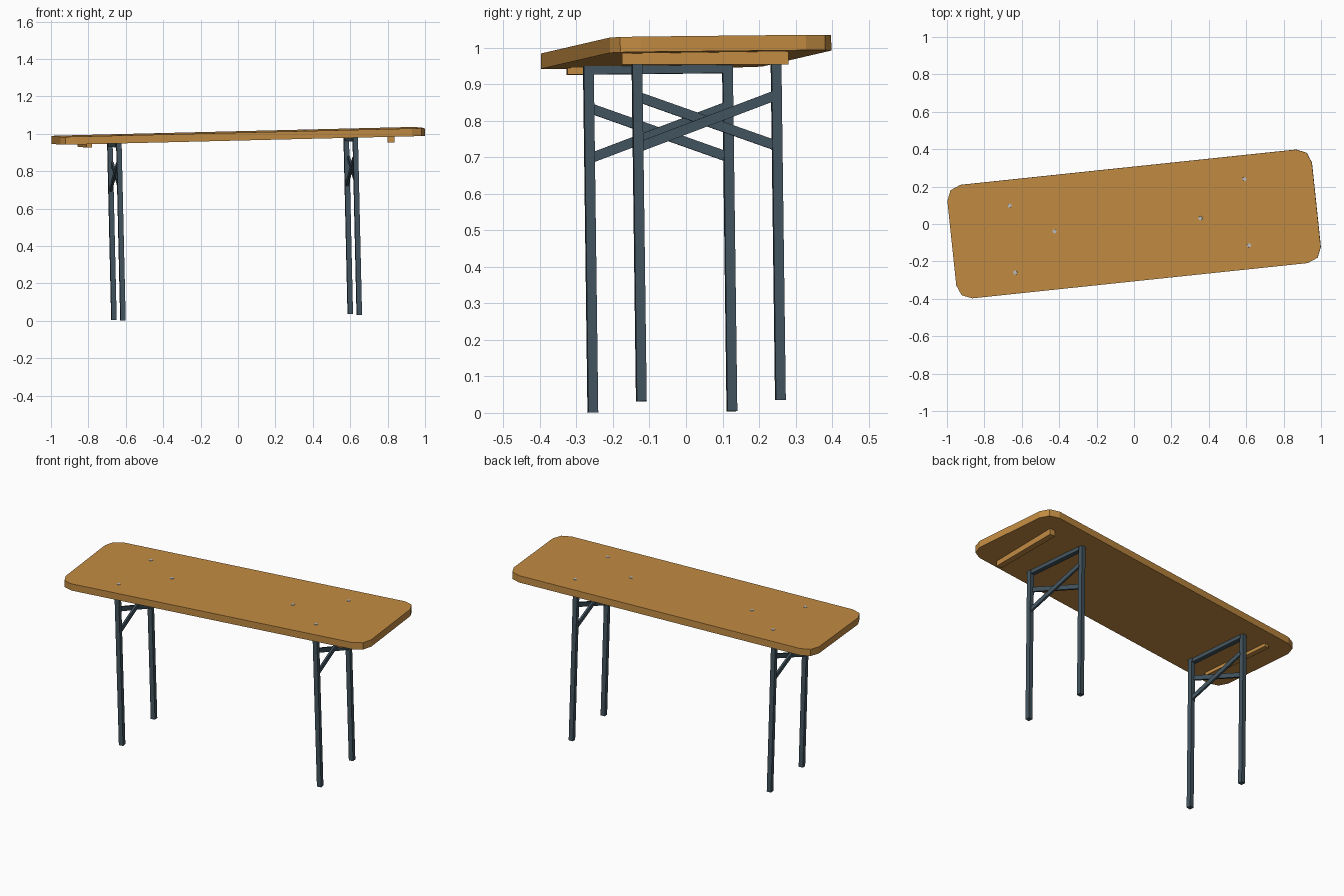
import bpy, bmesh, math
from mathutils import Vector, Matrix

if "Cube" in bpy.data.objects:
    bpy.data.objects.remove(bpy.data.objects["Cube"])

# Tilted table frame: long axis turned 6 degrees, slightly out of level
A, B, YAW = 0.023, 0.013, math.radians(6)
W = Vector((-A, -B, 1)).normalized()
U = Vector((math.cos(YAW), math.sin(YAW), A * math.cos(YAW) + B * math.sin(YAW))).normalized()
V = W.cross(U)
FRAME = Matrix.Translation((0.023, 0.013, 0.019)) @ Matrix((U, V, W)).transposed().to_4x4()


def material(name, color):
    m = bpy.data.materials.new(name)
    m.diffuse_color = (*color, 1)
    m.use_nodes = True
    m.node_tree.nodes["Principled BSDF"].inputs["Base Color"].default_value = m.diffuse_color
    return m


WOOD = material("wood", (0.54, 0.26, 0.055))
STEEL = material("blue_grey_steel", (0.055, 0.09, 0.115))
METAL = material("light_metal", (0.5, 0.5, 0.5))


def finish(name, bm, mat, matrix):
    bmesh.ops.recalc_face_normals(bm, faces=bm.faces)
    me = bpy.data.meshes.new(name)
    bm.to_mesh(me)
    bm.free()
    me.materials.append(mat)
    ob = bpy.data.objects.new(name, me)
    ob.matrix_world = matrix
    bpy.context.collection.objects.link(ob)
    return ob


def box(name, center, size, mat, rot=0.0, frame=FRAME, corner=0.0):
    """Box with optional tilt about its x axis and rounded vertical corners."""
    bm = bmesh.new()
    bmesh.ops.create_cube(bm, size=1, matrix=Matrix.Diagonal((*size, 1)))
    if corner:
        edges = [e for e in bm.edges
                 if abs(e.verts[0].co.z - e.verts[1].co.z) > size[2] * 0.5]
        bmesh.ops.bevel(bm, geom=edges, offset=corner, segments=2,
                        profile=0.5, affect='EDGES')
    return finish(name, bm, mat,
                  frame @ Matrix.Translation(center) @ Matrix.Rotation(rot, 4, 'X'))


# Table top with two-step rounded corners
box("table_top", (0, 0, 0.97), (1.96, 0.61, 0.042), WOOD, corner=0.078)

# Two folding leg frames: legs, top bar and crossed braces
NEAR, FAR, T = -0.2, 0.184, 0.027
MID, GAP = (NEAR + FAR) / 2, FAR - NEAR - T
for side, u in (("left", -0.667), ("right", 0.604)):
    du = 0.004
    for label, v, off in (("front", NEAR, du), ("back", FAR, -du)):
        box(f"{side}_{label}_leg", (u + off, v, 0.475), (T, T, 0.95), STEEL)
    box(f"{side}_top_bar", (u, MID, 0.938), (T, GAP + 0.01, 0.023), STEEL)
    slope = math.atan2(0.13, GAP)
    for label, s in (("rising", 1), ("falling", -1)):
        box(f"{side}_{label}_brace", (u + 0.006 * s, MID, 0.766),
            (0.012, math.hypot(GAP, 0.13) + 0.01, 0.027), STEEL, rot=slope * s)

# Battens under the ends; the right one sits level and square to the room
box("left_batten", (-0.826, -0.014, 0.942), (0.03, 0.455, 0.024), WOOD)
box("right_batten", (0.818, 0.053, 0.973), (0.036, 0.457, 0.038), WOOD, frame=Matrix())

# Screw heads in the table top
for i, (u, v) in enumerate(((-0.651, 0.167), (-0.659, -0.192), (-0.427, 0.005),
                            (0.356, -0.007), (0.612, 0.177), (0.600, -0.178))):
    bm = bmesh.new()
    bmesh.ops.create_cone(bm, cap_ends=True, segments=8, radius1=0.012,
                          radius2=0.011, depth=0.006)
    finish(f"screw_head_{i + 1}", bm, METAL, FRAME @ Matrix.Translation((u, v, 0.99)))
